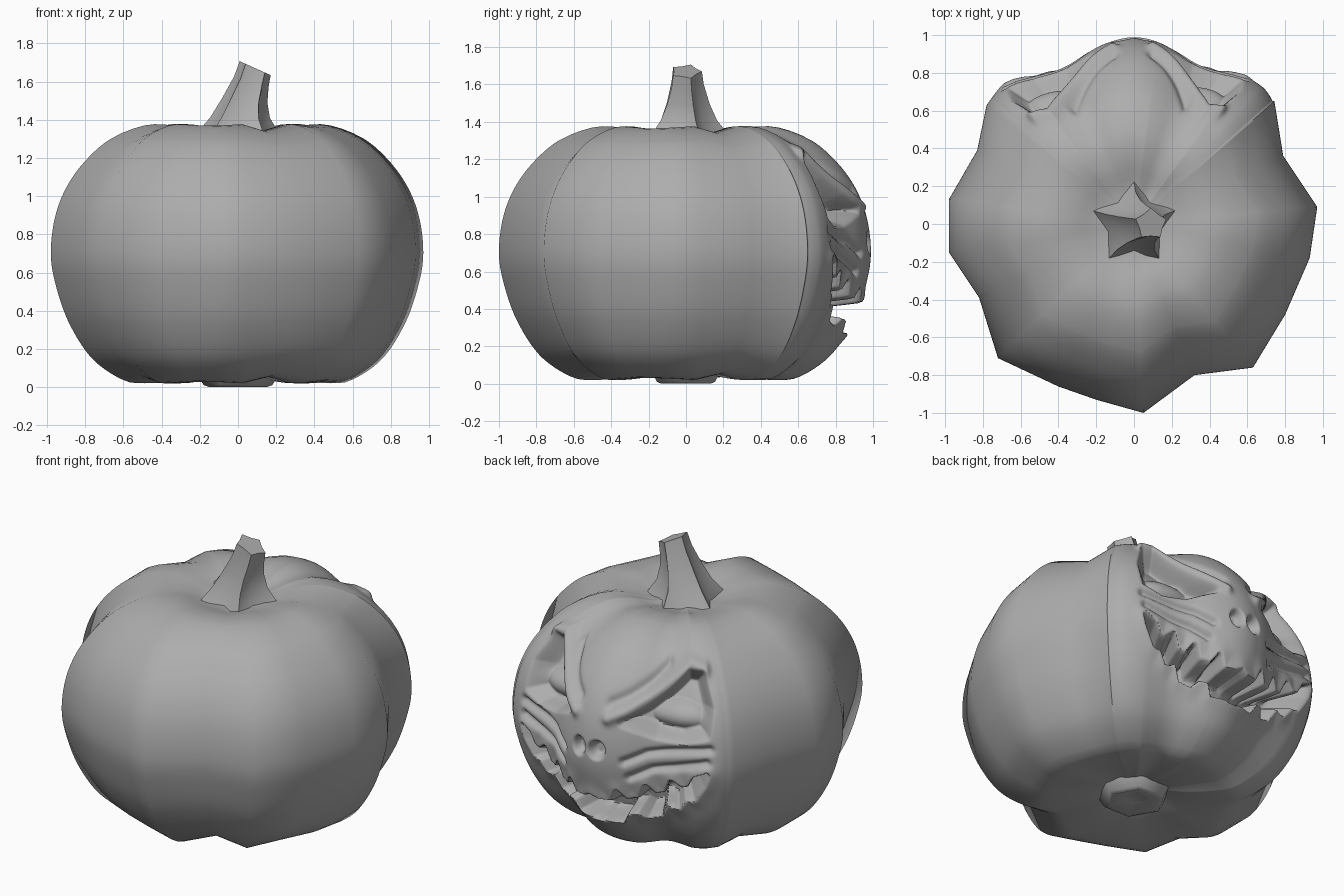
import bpy, bmesh, math

if "Cube" in bpy.data.objects:
    bpy.data.objects.remove(bpy.data.objects["Cube"])

# ---------- profiles ----------
# plan outline of the ribs (x, y)
OUTLINE = [(0, 1), (.17, .95), (.35, .83), (.63, .77), (.74, .67), (.79, .36), (.97, .09),
           (.93, -.18), (.8, -.48), (.63, -.76), (.32, -.8), (.05, -1), (-.2, -.93),
           (-.4, -.86), (-.72, -.71), (-.82, -.39), (-.98, -.15), (-.98, .13),
           (-.83, .39), (-.78, .63), (-.7, .74), (-.37, .82), (-.2, .94)]
# side profile (radius factor, z)
PROFILE = [(.15, .07), (.3, .035), (.5, .02), (.62, .04), (.78, .15), (.9, .33), (.97, .52),
           (1, .69), (.98, .88), (.92, 1.04), (.82, 1.18), (.68, 1.3), (.5, 1.37),
           (.35, 1.37), (.2, 1.33), (.06, 1.32)]
# face shapes, half only: (angle from the face centre, z)
EYE = [(.2, .93), (.33, 1.0), (.48, 1.1), (.62, 1.2), (.7, 1.2), (.73, 1.05), (.7, .9),
       (.58, .86), (.4, .87)]
MOUTH = [(-.1, .44), (0, .44), (.05, .42), (.14, .42), (.17, .5), (.22, .44), (.31, .45),
         (.34, .54), (.4, .48), (.47, .5), (.5, .59), (.56, .55), (.61, .57), (.64, .64),
         (.7, .67), (.68, .6), (.63, .5), (.58, .49), (.54, .42), (.46, .43), (.42, .34),
         (.34, .32), (.28, .36), (.21, .35), (.17, .29), (0, .28), (-.1, .28)]
BROW = [(.12, .95), (.22, 1.0), (.35, 1.08), (.5, 1.18), (.62, 1.25), (.72, 1.23)]
BROW_CREASE = [(.12, 1.03), (.22, 1.08), (.35, 1.16), (.46, 1.24)]
CHEEK_FOLDS = [[(.22, .7), (.35, .76), (.52, .79), (.72, .82)],
               [(.25, .6), (.38, .66), (.52, .69), (.7, .74)]]


def seg_dist(p, a, b):
    ab, ap = (b[0] - a[0], b[1] - a[1]), (p[0] - a[0], p[1] - a[1])
    t = max(0, min(1, (ap[0] * ab[0] + ap[1] * ab[1]) / (ab[0] ** 2 + ab[1] ** 2)))
    return math.hypot(ap[0] - t * ab[0], ap[1] - t * ab[1])


def line_dist(p, pts):
    return min(seg_dist(p, a, b) for a, b in zip(pts, pts[1:]))


def signed_dist(p, poly):
    d = line_dist(p, poly + poly[:1])
    inside = False
    for a, b in zip(poly, poly[1:] + poly[:1]):
        if (a[1] > p[1]) != (b[1] > p[1]):
            if p[0] < a[0] + (p[1] - a[1]) * (b[0] - a[0]) / (b[1] - a[1]):
                inside = not inside
    return -d if inside else d


def ramp(d, width):
    t = max(0, min(1, .5 - d / width))
    return t * t * (3 - 2 * t)


def bump(d, width):
    return math.exp(-(d / width) ** 2)


def carve(u, z):
    """Height of the carved face; the +x half is a little narrower."""
    p = (u / .9 if u > 0 else -u / 1.04, z)
    if p[0] > .85:
        return 0
    h = .03 * bump(line_dist(p, BROW), .035)
    h -= .02 * bump(line_dist(p, BROW_CREASE), .03)
    for fold in CHEEK_FOLDS:
        h -= .03 * bump(line_dist(p, fold), .022)
    h -= .06 * ramp(math.hypot(p[0] - .062, (z - .755) * .9) - .042, .035)
    ball = .06 * max(0, 1 - ((p[0] - .54) / .2) ** 2 - ((z - .97) / .1) ** 2)
    h -= (.13 - ball) * ramp(signed_dist(p, EYE), .06)
    mouth = signed_dist(p, MOUTH)
    h += .015 * bump(mouth, .06)
    h -= .21 * ramp(mouth, .035)
    return h * ramp(p[0] - .79, .1)


def rib_radius(u):
    """Distance from the axis to the outline; u is measured from +y towards +x."""
    dx, dy = math.sin(u), math.cos(u)
    for a, b in zip(OUTLINE, OUTLINE[1:] + OUTLINE[:1]):
        ca, cb = dx * a[1] - dy * a[0], dx * b[1] - dy * b[0]
        if ca * cb <= 0 and ca != cb:
            t = ca / (ca - cb)
            r = dx * (a[0] + t * (b[0] - a[0])) + dy * (a[1] + t * (b[1] - a[1]))
            if r > 0:
                return r
    return .93


def spline(a, b, c, d, t):
    return tuple(.5 * (2 * q + (r - p) * t + (2 * p - 5 * q + 4 * r - s) * t * t
                       + (3 * q - p - 3 * r + s) * t ** 3) for p, q, r, s in zip(a, b, c, d))


GREY = bpy.data.materials.new("grey")
GREY.diffuse_color = (.42, .42, .42, 1)
GREY.use_nodes = True
GREY.node_tree.nodes["Principled BSDF"].inputs["Base Color"].default_value = GREY.diffuse_color


def loft(name, rings, angle):
    """Skin closed rings of equal length and cap both ends."""
    bm = bmesh.new()
    vr = [[bm.verts.new(c) for c in ring] for ring in rings]
    n = len(vr[0])
    for a, b in zip(vr, vr[1:]):
        for i in range(n):
            j = (i + 1) % n
            bm.faces.new((a[i], a[j], b[j], b[i]))
    bm.faces.new(vr[0])
    bm.faces.new(vr[-1])
    bmesh.ops.recalc_face_normals(bm, faces=bm.faces)
    me = bpy.data.meshes.new(name)
    bm.to_mesh(me)
    bm.free()
    me.materials.append(GREY)
    ob = bpy.data.objects.new(name, me)
    bpy.context.collection.objects.link(ob)
    bpy.ops.object.select_all(action='DESELECT')
    ob.select_set(True)
    bpy.context.view_layer.objects.active = ob
    bpy.ops.object.shade_smooth_by_angle(angle=math.radians(angle))
    return ob


# ---------- ribbed body with carved face ----------
EDGE = .86
cols = [-EDGE + 2 * EDGE * i / 220 for i in range(221)]
cols += [u for u in (math.atan2(x, y) for x, y in OUTLINE) if abs(u) > EDGE + .02]
cols.sort()
rows = []
for i in range(len(PROFILE) - 1):
    a, b = PROFILE[i], PROFILE[i + 1]
    n = math.ceil(math.dist(a, b) / .01) if min(a[0], b[0]) > .6 else 3
    rows += [spline(PROFILE[max(i - 1, 0)], a, b, PROFILE[min(i + 2, len(PROFILE) - 1)], k / n)
             for k in range(n)]
rows.append(PROFILE[-1])

# ribs are rounded off under the face, plain elsewhere
radii = [sum(rib_radius(u + k * .02) for k in range(-4, 5)) / 9 if abs(u) < EDGE - .01
         else rib_radius(u) for u in cols]
rings = []
for f, z in rows:
    ring = []
    for u, rad in zip(cols, radii):
        h = carve(u, z) if abs(u) <= EDGE and f > .6 else 0
        r = f * rad + h
        zz = .69 + (z - .69) * (1 + .5 * (min(rad, .97) - .97) * min(1, f / .4))
        zz += h * .6 * max(0, z - .9) / .4
        ring.append((r * math.sin(u), r * math.cos(u), zz))
    rings.append(ring)
loft("pumpkin_body", rings, 60)

# ---------- fluted leaning stem ----------
stem = []
for cx, z, r, inner, tilt in [(0, 1.29, .26, .6, 0), (0, 1.34, .22, .6, 0), (.01, 1.41, .165, .62, 0),
                              (.035, 1.5, .125, .65, -.1), (.07, 1.6, .095, .7, -.3),
                              (.09, 1.67, .085, .75, -.45)]:
    ring = []
    for i in range(10):
        a = math.tau * i / 10 + math.pi / 2
        k = r * (1 if i % 2 == 0 else inner)
        x, y = k * math.cos(a), k * math.sin(a)
        ring.append((cx + x, y, z + tilt * x))
    stem.append(ring)
loft("stem", stem, 65)

# ---------- blossom scar underneath ----------
scar = [[(r * math.cos(math.tau * i / 6), r * math.sin(math.tau * i / 6), z) for i in range(6)]
        for r, z in [(.06, .03), (.15, 0), (.18, .01), (.22, .08)]]
loft("blossom_scar", scar, 70)
